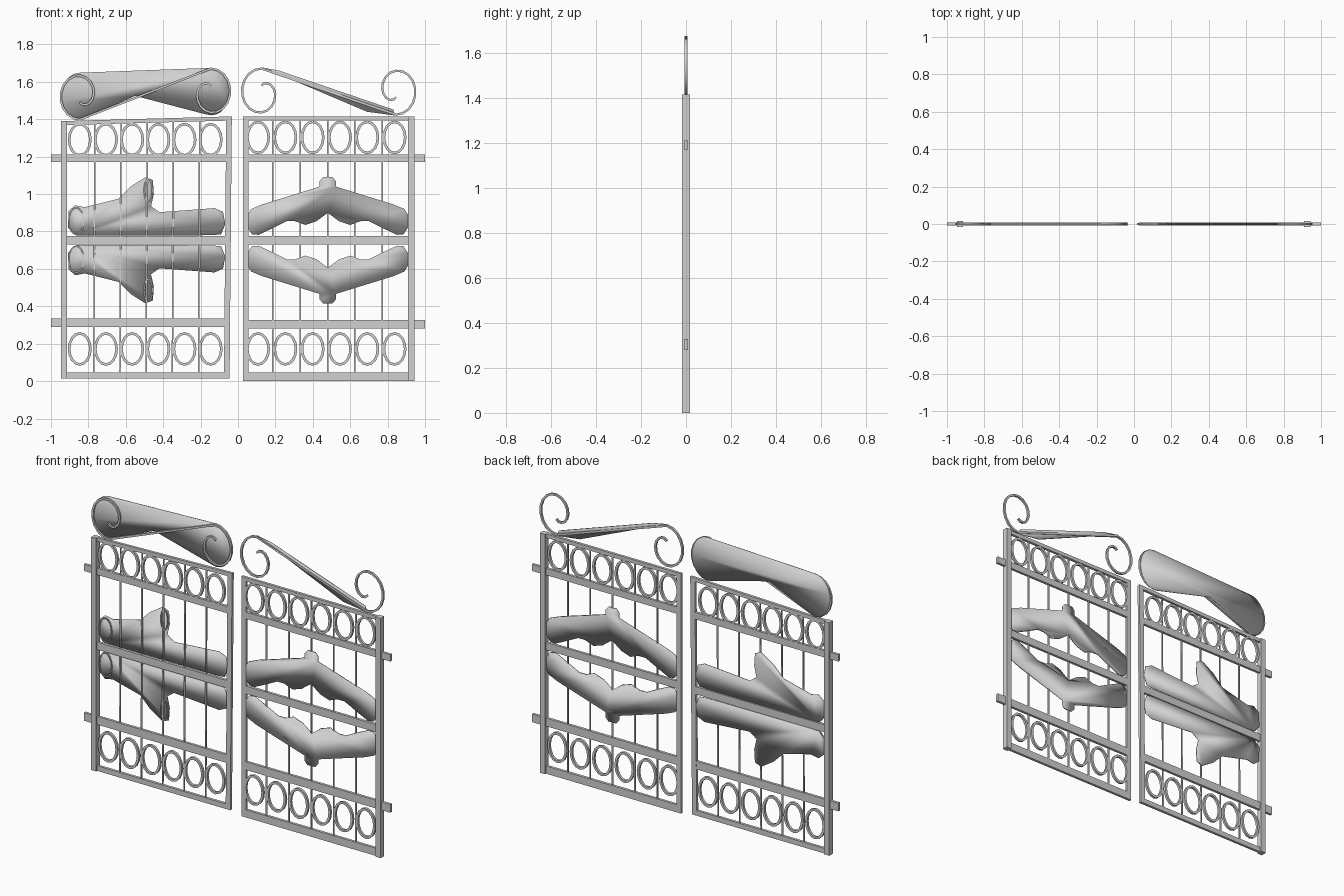
import bpy, bmesh, math

cube = bpy.data.objects.get("Cube")
if cube:
    bpy.data.objects.remove(cube, do_unlink=True)

iron = bpy.data.materials.new("grey iron")
iron.use_nodes = True
grey = (.64, .64, .64, 1)
iron.diffuse_color = grey
iron.node_tree.nodes["Principled BSDF"].inputs["Base Color"].default_value = grey


def link(name, data):
    obj = bpy.data.objects.new(name, data)
    bpy.context.collection.objects.link(obj)
    data.materials.append(iron)
    return obj


def plate(name, outline, front, back, smooth=False):
    """Solid plate: an x-z outline extruded from front to back along y."""
    bm = bmesh.new()
    face = bm.faces.new([bm.verts.new((x, front, z)) for x, z in outline])
    extruded = bmesh.ops.extrude_face_region(bm, geom=[face])["geom"]
    moved = [v for v in extruded if isinstance(v, bmesh.types.BMVert)]
    bmesh.ops.translate(bm, verts=moved, vec=(0, back - front, 0))
    bmesh.ops.recalc_face_normals(bm, faces=bm.faces)
    for face in bm.faces:
        face.smooth = smooth
    mesh = bpy.data.meshes.new(name)
    bm.to_mesh(mesh)
    bm.free()
    link(name, mesh)


def bar(name, left, right, low, high, depth, lean=0):
    """Upright or level bar, its top shifted sideways by lean."""
    outline = [(left, low), (right, low), (right + lean, high), (left + lean, high)]
    plate(name, outline, -depth, depth)


def rod(name, path, radius, closed=False):
    """Square rod along an x-z path, turned into a mesh."""
    curve = bpy.data.curves.new(name, "CURVE")
    curve.dimensions = "3D"
    curve.bevel_depth = radius * math.sqrt(2)
    curve.bevel_resolution = 0
    curve.use_fill_caps = True
    spline = curve.splines.new("POLY")
    spline.points.add(len(path) - 1)
    for point, (x, z) in zip(spline.points, path):
        point.co = (x, 0, z, 1)
        point.tilt = math.pi / 4
    spline.use_cyclic_u = closed
    obj = link(name, curve)
    bpy.ops.object.select_all(action="DESELECT")
    obj.select_set(True)
    bpy.context.view_layer.objects.active = obj
    bpy.ops.object.convert(target="MESH")
    bpy.ops.object.shade_smooth_by_angle()


def ellipse(cx, cz, rx, rz, count=16):
    turns = [math.tau * i / count for i in range(count)]
    return [(cx + rx * math.cos(a), cz + rz * math.sin(a)) for a in turns]


def spiral(cx, cz, start, side, radius=.123, count=18):
    """Scroll that begins at the start angle and curls inwards."""
    path = []
    for i in range(count + 1):
        t = i / count
        a = start + math.tau * t
        r = radius * (1 - .75 * t ** 3)
        path.append((cx + side * .85 * r * math.cos(a), cz + r * math.sin(a)))
    return path


def scroll_crest(name, inner, outer, side):
    """S-shaped rod: the inner scroll starts on top, the outer one below."""
    first = spiral(*inner, math.pi / 2, side)
    second = spiral(*outer, -math.pi / 2, side)
    rod(name, first[::-1] + second, .006)


MID = .753  # height of the ornament mirror line


def ornament_pair(name, outline, front, back):
    mirrored = [(x, 2 * MID - z) for x, z in outline]
    plate("upper_" + name, outline, front, back, True)
    plate("lower_" + name, mirrored, front, back, True)


def gate(label, side, hinge, latch, top, bottom, lean, first_bar, first_ring, step, lift):
    """One gate leaf; side is +1 for the model's left and -1 for its right."""
    def span(a, b):
        return sorted((side * a, side * b))

    bar(label + "_hinge_stile", *span(hinge - .033, hinge), bottom, top, .017)
    bar(label + "_latch_stile", *span(latch, latch + .03), bottom, 1.415, .008, lean)
    # Rails, two of which run past the hinge stile as lugs
    inside = span(latch + .01, hinge - .02)
    lugs = span(latch + .01, 1)
    bar(label + "_bottom_rail", *inside, bottom, .045, .0078)
    bar(label + "_lower_rail", *lugs, .28 + lift, .328 + lift, .0078)
    bar(label + "_middle_rail", *inside, .73, .775, .0078)
    bar(label + "_upper_rail", *lugs, 1.172, 1.212, .0078)
    ends = [(side * latch, 1.415), (side * hinge, top)]
    plate(label + "_top_rail", ends + [(x, z - .022) for x, z in ends[::-1]],
          -.0078, .0078)
    # Slim bars, and rings between them
    for i in range(5):
        x = side * (first_bar + step * i)
        bar(f"{label}_slim_bar_{i}", x - .004, x + .004, .04, 1.395, .003, lean / 2)
    for i in range(6):
        x = side * (first_ring + step * i)
        for row, z in (("lower", .172), ("upper", 1.303 - lift * 1.5)):
            rod(f"{label}_{row}_ring_{i}", ellipse(x, z, .057, .083), .007, True)


gate("left", 1, .943, .027, 1.415, 0, 0, .187, .107, .146, 0)
gate("right", -1, .947, .045, 1.39, .015, .012, .211, .146, .14, .008)

# Scroll crests over both leaves
scroll_crest("left_crest_scroll", (.125, 1.548), (.845, 1.548), 1)
scroll_crest("right_crest_scroll", (-.145, 1.548), (-.845, 1.522), -1)
plate("left_crest_band", [(.13, 1.677), (.22, 1.66), (.83, 1.452), (.84, 1.42),
                          (.69, 1.44), (.22, 1.64)], -.004, .004, True)

# Wide sheet behind the right crest, rounded at both ends
start = ellipse(-.845, 1.522, .1, .127, 24)[6:19]
finish = ellipse(-.143, 1.548, .1, .127, 24)
plate("right_crest_sheet", start + [(-.55, 1.525)] + finish[17:] + finish[:7],
      .003, .007, True)

# Winged ornaments of the left leaf, symmetrical about its centre
CENTRE = .48
wing = [(0, .9), (.06, .855), (.12, .835), (.175, .855), (.22, .855), (.29, .82),
        (.37, .782), (.405, .785), (.428, .82), (.428, .89), (.41, .92), (.35, .945),
        (.043, 1.04), (.043, 1.07), (.025, 1.09)]
left_half = [(CENTRE - x, z) for x, z in wing[:0:-1]]
ornament_pair("left_wing", left_half + [(CENTRE + x, z) for x, z in wing],
              -.005, .005)

# Star-shaped ornaments of the right leaf, behind its bars
star = [(-.91, .82), (-.905, .91), (-.87, .94), (-.82, .93), (-.64, .975),
        (-.575, 1.04), (-.495, 1.09), (-.455, 1.075), (-.45, 1.0), (-.465, .935),
        (-.42, .903), (-.125, .925), (-.08, .905), (-.068, .84), (-.09, .785),
        (-.14, .78), (-.82, .778), (-.87, .78)]
ornament_pair("right_star", star, .003, .007)

# Curled rims at the ends of the star ornaments
for x, z, rx, rz in ((-.48, 1.02, .022, .06), (-.865, .855, .04, .072)):
    for row, height in (("upper", z), ("lower", 2 * MID - z)):
        rod(row + "_star_rim", ellipse(x, height, rx, rz), .003, True)
